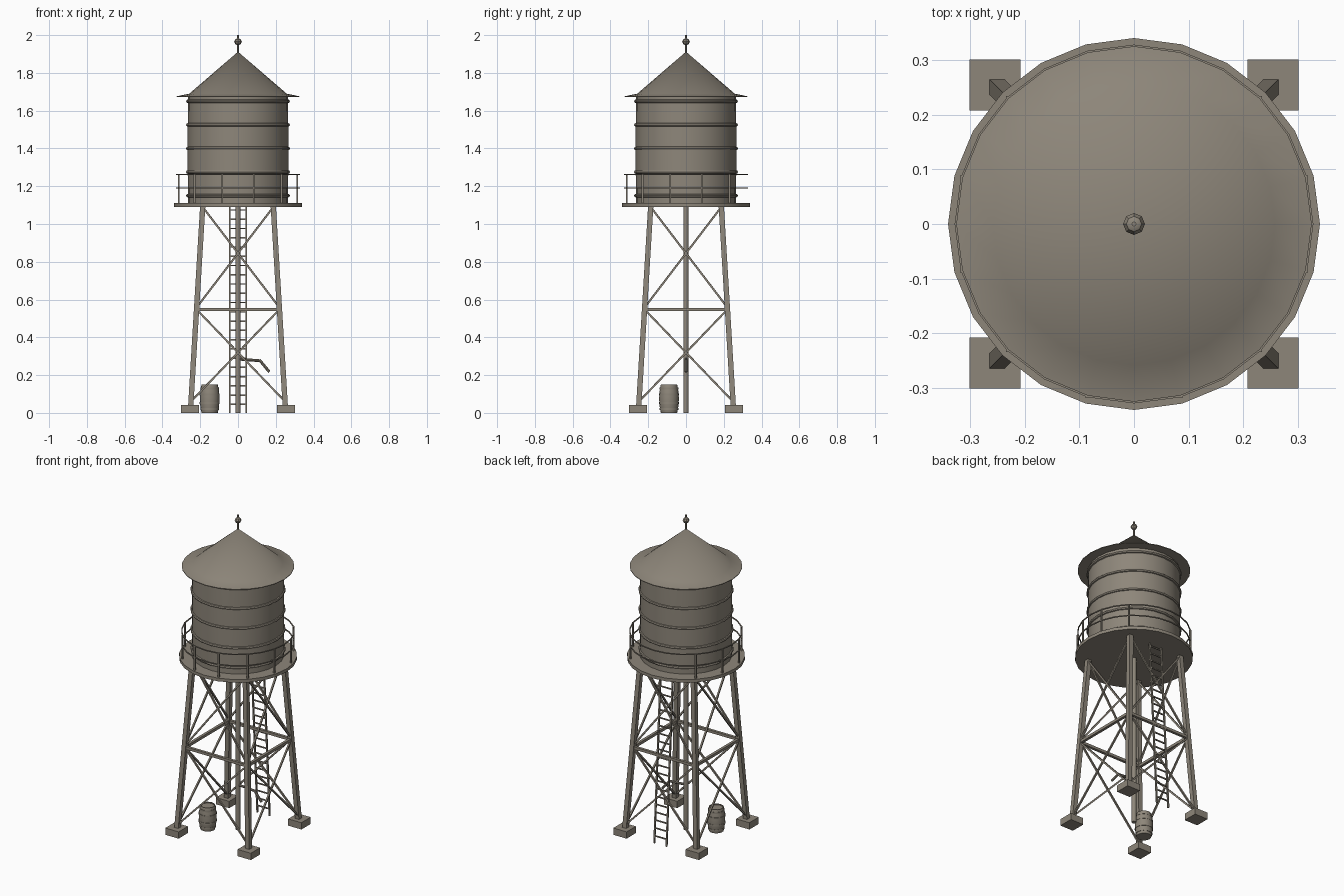
import bpy, bmesh
from math import cos, sin, pi
from mathutils import Vector, Matrix

old = bpy.data.objects.get("Cube")
if old:
    bpy.data.objects.remove(old, do_unlink=True)

COLOUR = (0.27, 0.24, 0.195, 1)
mat = bpy.data.materials.new("weathered_grey_brown")
mat.use_nodes = True
mat.diffuse_color = COLOUR
mat.node_tree.nodes["Principled BSDF"].inputs["Base Color"].default_value = COLOUR


def finish(name, bm, smooth=None):
    """Turn a bmesh into a named object, optionally smooth by angle."""
    bmesh.ops.recalc_face_normals(bm, faces=bm.faces)
    mesh = bpy.data.meshes.new(name)
    bm.to_mesh(mesh)
    bm.free()
    mesh.materials.append(mat)
    obj = bpy.data.objects.new(name, mesh)
    bpy.context.collection.objects.link(obj)
    if smooth:
        bpy.ops.object.select_all(action='DESELECT')
        obj.select_set(True)
        bpy.context.view_layer.objects.active = obj
        bpy.ops.object.shade_smooth_by_angle(angle=smooth)
    return obj


def lathe(name, profile, sides, centre=(0, 0), smooth=0.6):
    """Revolve an (r, z) profile about a vertical axis."""
    bm = bmesh.new()
    verts = [bm.verts.new((r, 0, z)) for r, z in profile]
    edges = [bm.edges.new(pair) for pair in zip(verts, verts[1:])]
    bmesh.ops.spin(bm, geom=verts + edges, axis=(0, 0, 1), cent=(0, 0, 0),
                   angle=2 * pi, steps=sides)
    bmesh.ops.remove_doubles(bm, verts=bm.verts, dist=1e-5)
    bmesh.ops.translate(bm, verts=bm.verts, vec=(*centre, 0))
    return finish(name, bm, smooth)


def add_bar(bm, a, b, width, sides=4):
    """Add a straight bar between two points."""
    a, b = Vector(a), Vector(b)
    axis = b - a
    place = Matrix.Translation((a + b) / 2) @ axis.to_track_quat('Z', 'Y').to_matrix().to_4x4()
    radius = width / 2
    if sides == 4:
        place = place @ Matrix.Rotation(pi / 4, 4, 'Z')
        radius *= 2 ** 0.5
    bmesh.ops.create_cone(bm, cap_ends=True, segments=sides, radius1=radius,
                          radius2=radius, depth=axis.length, matrix=place)


def bars(name, segments, width, sides=4, smooth=None):
    bm = bmesh.new()
    for a, b in segments:
        add_bar(bm, a, b, width, sides)
    return finish(name, bm, smooth)


# Leaning line shared by legs, braces and ladder
FOOT, TOP, DECK = 0.04, 1.09, 1.09


def lean(z):
    return 0.25 - 0.063 * (z - FOOT) / (TOP - FOOT)


corners = [(-1, -1), (1, -1), (1, 1), (-1, 1)]

# Footings and square legs
for i, (sx, sy) in enumerate(corners):
    bm = bmesh.new()
    bmesh.ops.create_cube(bm, size=1)
    for v in bm.verts:
        v.co = (sx * 0.254 + v.co.x * 0.093, sy * 0.254 + v.co.y * 0.093, (v.co.z + 0.5) * 0.043)
    finish(f"footing_{i + 1}", bm)

    bm = bmesh.new()
    bmesh.ops.create_cube(bm, size=1)
    for v in bm.verts:
        z = TOP if v.co.z > 0 else FOOT
        v.co = (sx * lean(z) + v.co.x * 0.028, sy * lean(z) + v.co.y * 0.028, z)
    finish(f"leg_{i + 1}", bm)


def corner(c, z):
    return c[0] * lean(z), c[1] * lean(z), z


# Horizontal girts and crossed braces on each side
MID = 0.548
girts, braces = [], []
for i, c in enumerate(corners):
    d = corners[(i + 1) % 4]
    girts.append((corner(c, MID), corner(d, MID)))
    for low, high in ((0.06, MID), (MID + 0.01, TOP)):
        braces.append((corner(c, low), corner(d, high)))
        braces.append((corner(d, low), corner(c, high)))
bars("girts", girts, 0.017)
bars("cross_braces", braces, 0.010)

# Platform
lathe("platform", [(0, DECK), (0.34, DECK), (0.34, 1.11), (0, 1.11)], 24)

# Railing, with the posts left out above the ladder
posts = []
for k in range(12):
    t = pi / 12 + k * pi / 6
    x, y = 0.325 * cos(t), 0.325 * sin(t)
    if y < 0.3:
        posts.append(((x, y, 1.105), (x, y, 1.264)))
bars("railing_posts", posts, 0.009)
for label, z in (("top", 1.262), ("middle", 1.19)):
    h = 0.003
    lathe(f"{label}_rail", [(0.325 - h, z - h), (0.325 + h, z - h), (0.325 + h, z + h),
                            (0.325 - h, z + h), (0.325 - h, z - h)], 24)

# Tank with raised hoops
lathe("tank", [(0, 1.105), (0.265, 1.105), (0.267, 1.4), (0.265, 1.68), (0, 1.68)], 24)
for i in range(5):
    z = 1.15 + 0.125 * i
    lathe(f"tank_hoop_{i + 1}", [(0.262, z - 0.011), (0.272, z - 0.007), (0.275, z),
                                 (0.272, z + 0.007), (0.262, z + 0.011)], 24)

# Roof with a flared brim
lathe("roof", [(0, 1.672), (0.325, 1.672), (0.325, 1.676), (0.258, 1.69), (0, 1.912)], 24, smooth=0.75)

# Finial
bars("finial_rod", [((0, 0, 1.9), (0, 0, 2.0))], 0.009, 8, 0.6)
lathe("finial_ball", [(0, 1.944), (0.014, 1.952), (0.02, 1.965), (0.014, 1.978), (0, 1.986)], 8)

# Central pipe and bent spout
bars("central_pipe", [((0, 0, 0), (0, 0, 1.1))], 0.027, 12, 0.6)
bars("spout", [((0, 0, 0.285), (0.118, 0, 0.276)), ((0.114, 0, 0.28), (0.166, 0, 0.217))],
     0.015, 8, 0.6)

# Ladder on the back, parallel to the legs
def ladder_point(x, z):
    return x, lean(z) + 0.004, z


bars("ladder_rails", [(ladder_point(x, 0), ladder_point(x, 1.09)) for x in (-0.043, 0.043)], 0.009)
bars("ladder_rungs", [(ladder_point(-0.043, z), ladder_point(0.043, z))
                      for z in (0.045 + 0.049 * k for k in range(22))], 0.007)

# Barrel with hoops
SPOT = (-0.15, -0.09)


def barrel_radius(z):
    return 0.052 - 0.009 * ((z - 0.075) / 0.075) ** 2


heights = [0.15 * k / 8 for k in range(9)]
lathe("barrel", [(0, 0)] + [(barrel_radius(z), z) for z in heights]
      + [(0.038, 0.15), (0.038, 0.144), (0, 0.144)], 16, SPOT)
for i, z in enumerate((0.02, 0.052, 0.098, 0.13)):
    r, h = barrel_radius(z), 0.005
    lathe(f"barrel_hoop_{i + 1}", [(r - 0.003, z - h), (r + 0.002, z - h),
                                   (r + 0.002, z + h), (r - 0.003, z + h)], 16, SPOT)
